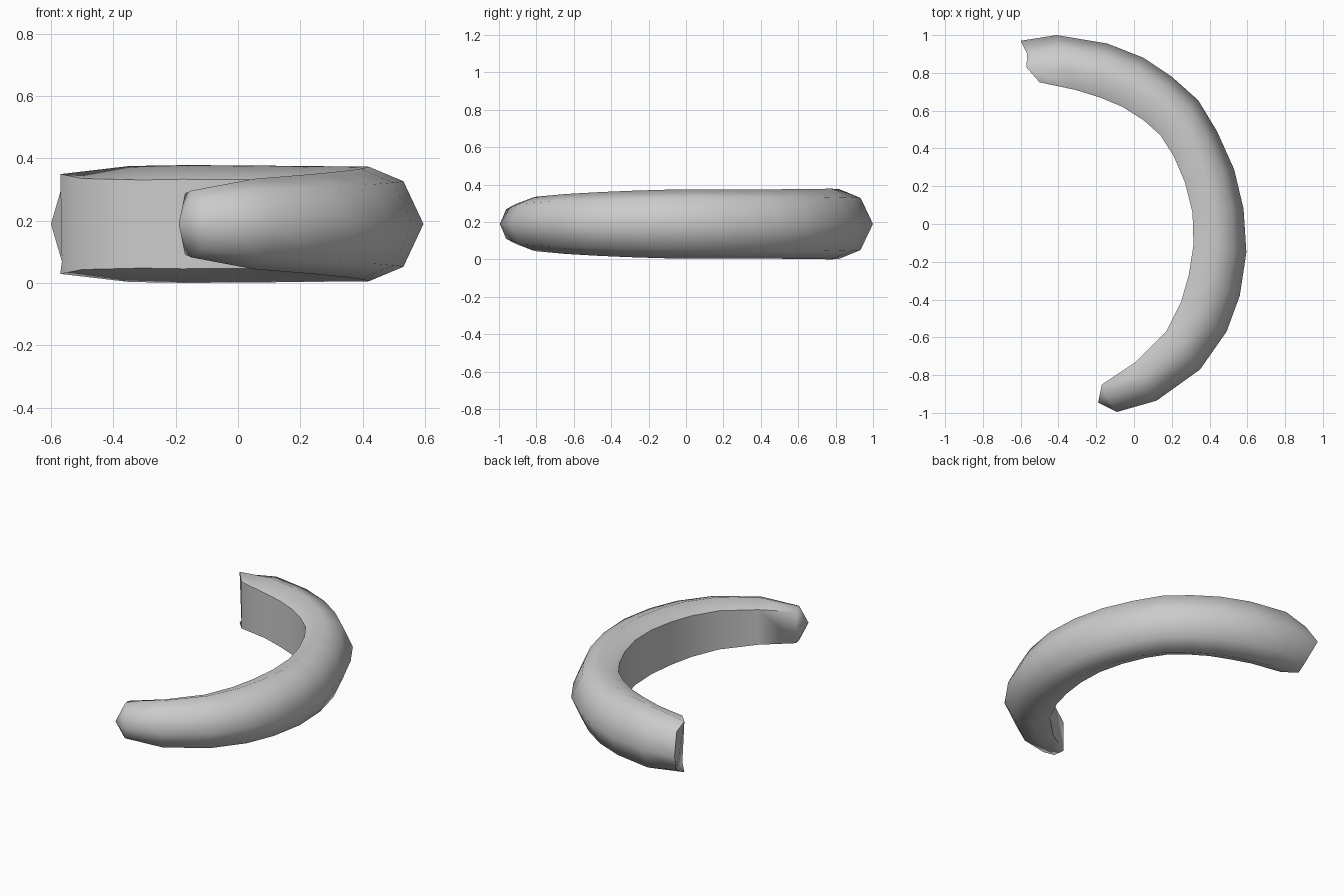
import bpy, bmesh, math

if "Cube" in bpy.data.objects:
    bpy.data.objects.remove(bpy.data.objects["Cube"])

# Each station along the arc: outer x, y, inner x, y, half height
STATIONS = [
    (-.60, .97, -.50, .75, .160), (-.41, 1.0, -.31, .71, .186),
    (-.14, .955, -.18, .67, .189), (.05, .88, -.06, .62, .188),
    (.20, .78, .05, .55, .187), (.34, .655, .14, .47, .186),
    (.44, .49, .21, .36, .185), (.53, .29, .27, .22, .185),
    (.58, .08, .31, .06, .185), (.595, -.15, .315, -.11, .183),
    (.56, -.38, .29, -.27, .177), (.49, -.57, .25, -.41, .170),
    (.35, -.77, .17, -.57, .160), (.12, -.935, .01, -.73, .145),
    (-.09, -.995, -.17, -.85, .105),
]
MID_Z = .189

# Seven-sided section: (outer-to-inner fraction, height fraction), flat inner side
SECTION = [(0, 0), (.23, .75), (.62, 1), (1, .76),
           (1, -.76), (.62, -1), (.23, -.75)]

bm = bmesh.new()
rings = []
for ox, oy, ix, iy, h in STATIONS:
    rings.append([bm.verts.new((ox + (ix - ox) * f, oy + (iy - oy) * f, MID_Z + h * g))
                  for f, g in SECTION])

# Slightly dished wide end
for i in (1, 6):
    rings[0][i].co.x, rings[0][i].co.y = -.565, .90
for i in (2, 5):
    rings[0][i].co.x, rings[0][i].co.y = -.57, .83
for i in (3, 4):
    rings[0][i].co.z = MID_Z + (.146 if i == 3 else -.146)

# Rounder section at the narrow end
for i, s in ((2, 1), (5, -1)):
    rings[-1][i].co = (-.15, -.91, MID_Z + s * .107)
for i, s in ((3, 1), (4, -1)):
    rings[-1][i].co.z = MID_Z + s * .098

# Tube walls
n = len(SECTION)
for a, b in zip(rings, rings[1:]):
    for i in range(n):
        j = (i + 1) % n
        bm.faces.new((a[i], a[j], b[j], b[i]))

# Wide end cap and pointed narrow end
bm.faces.new(rings[0])
tip = bm.verts.new((-.19, -.945, MID_Z))
for i in range(n):
    bm.faces.new((rings[-1][i], rings[-1][(i + 1) % n], tip))
bmesh.ops.recalc_face_normals(bm, faces=bm.faces)

mesh = bpy.data.meshes.new("curved_tube")
bm.to_mesh(mesh)
bm.free()
obj = bpy.data.objects.new("curved_tube", mesh)
bpy.context.collection.objects.link(obj)
bpy.context.view_layer.objects.active = obj
obj.select_set(True)
bpy.ops.object.shade_smooth_by_angle(angle=math.radians(60))
